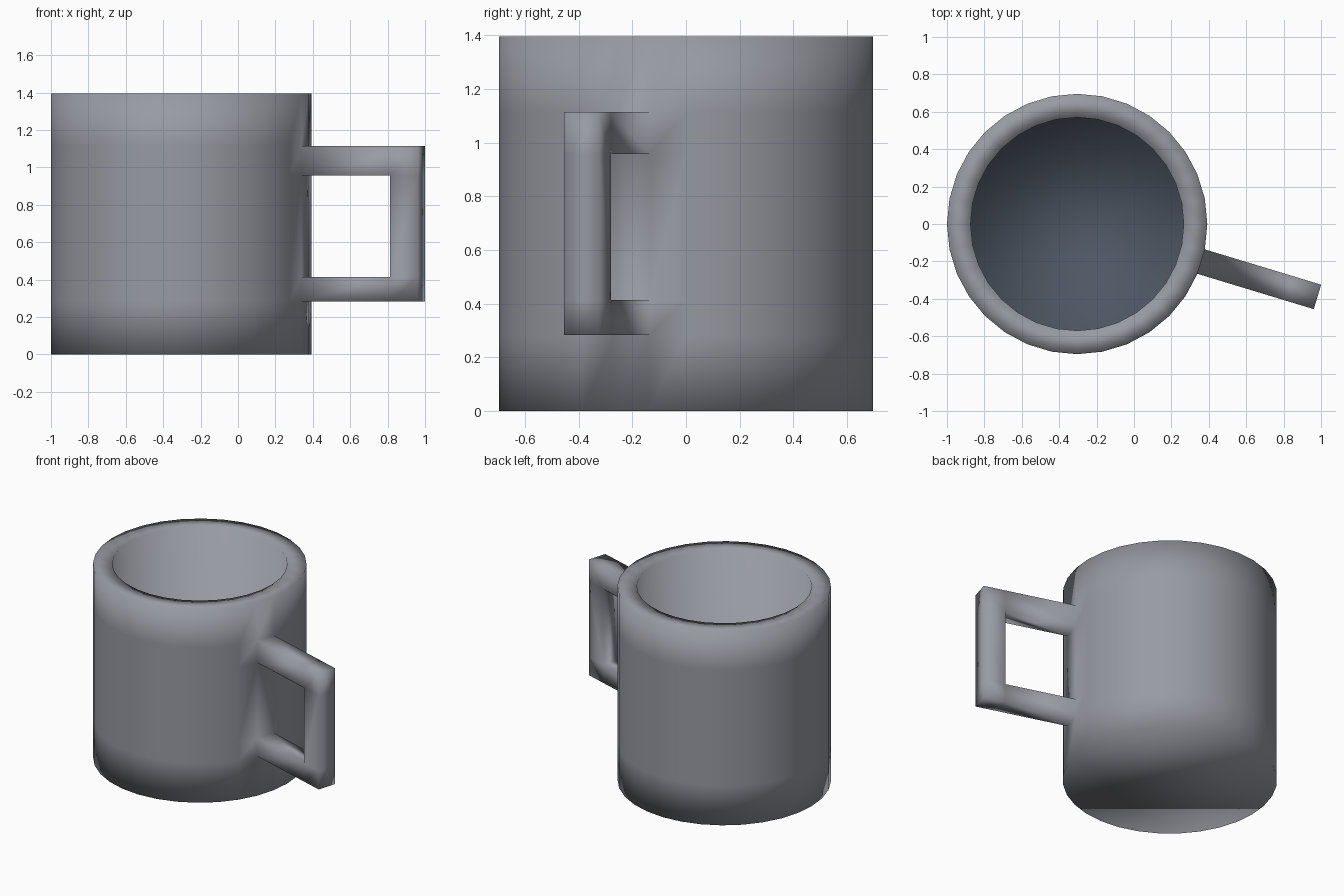
import bpy, bmesh, math
from mathutils import Vector

if "Cube" in bpy.data.objects:
    bpy.data.objects.remove(bpy.data.objects["Cube"])

SIDES, CX, R_OUT, R_IN, TOP, FILL = 32, -0.304, 0.696, 0.57, 1.395, 0.45
LEVELS = [0, 0.283, 0.413, 0.957, 1.115, TOP]   # outer wall loops, aligned with handle bars
COL = 30                                        # wall column the handle grows from


def material(name, rgb):
    m = bpy.data.materials.new(name)
    m.diffuse_color = (*rgb, 1)
    m.use_nodes = True
    m.node_tree.nodes["Principled BSDF"].inputs["Base Color"].default_value = m.diffuse_color
    return m


bm = bmesh.new()


def ring(r, z):
    return [bm.verts.new((CX + r * math.cos(2 * math.pi * j / SIDES),
                          r * math.sin(2 * math.pi * j / SIDES), z)) for j in range(SIDES)]


def bridge(a, b, skip=()):
    for j in range(SIDES):
        if j not in skip:
            n = (j + 1) % SIDES
            bm.faces.new((a[j], a[n], b[n], b[j]))


# cup body: outer wall with two openings for the handle, rim, inner wall, bottom and drink surface
outer = [ring(R_OUT, z) for z in LEVELS]
for k in range(5):
    bridge(outer[k], outer[k + 1], (COL,) if k in (1, 3) else ())
inner_top, inner_low = ring(R_IN, TOP), ring(R_IN, FILL)
bridge(outer[-1], inner_top)
bridge(inner_top, inner_low)
bm.faces.new(outer[0][::-1])
drink = bm.faces.new(inner_low)
drink.material_index = 1

# square handle: grid of points [distance][level][side] growing straight out of one column
ang = 2 * math.pi * (COL + 0.5) / SIDES
direction = Vector((math.cos(ang), math.sin(ang), 0))
grid = [[[outer[k][COL + s] for s in (0, 1)] for k in range(1, 5)]]
for dist in (0.496, 0.65):
    grid.append([[bm.verts.new(v.co + direction * dist) for v in pair] for pair in grid[0]])

cells = {(0, 0), (0, 2), (1, 0), (1, 1), (1, 2)}
for i, k in cells:
    a, b, c, d = grid[i][k], grid[i + 1][k], grid[i + 1][k + 1], grid[i][k + 1]
    for s in (0, 1):
        bm.faces.new([p[s] for p in (a, b, c, d)])
    for near, p, q in (((i, k - 1), a, b), ((i + 1, k), b, c), ((i, k + 1), c, d), ((i - 1, k), d, a)):
        if near not in cells and near[0] >= 0:
            bm.faces.new((p[0], p[1], q[1], q[0]))

bmesh.ops.recalc_face_normals(bm, faces=bm.faces[:])
for f in bm.faces:
    f.smooth = True

mesh = bpy.data.meshes.new("mug")
bm.to_mesh(mesh)
bm.free()
mesh.materials.append(material("grey glaze", (0.315, 0.325, 0.365)))
mesh.materials.append(material("dark slate drink", (0.076, 0.095, 0.126)))
bpy.context.collection.objects.link(bpy.data.objects.new("mug", mesh))
